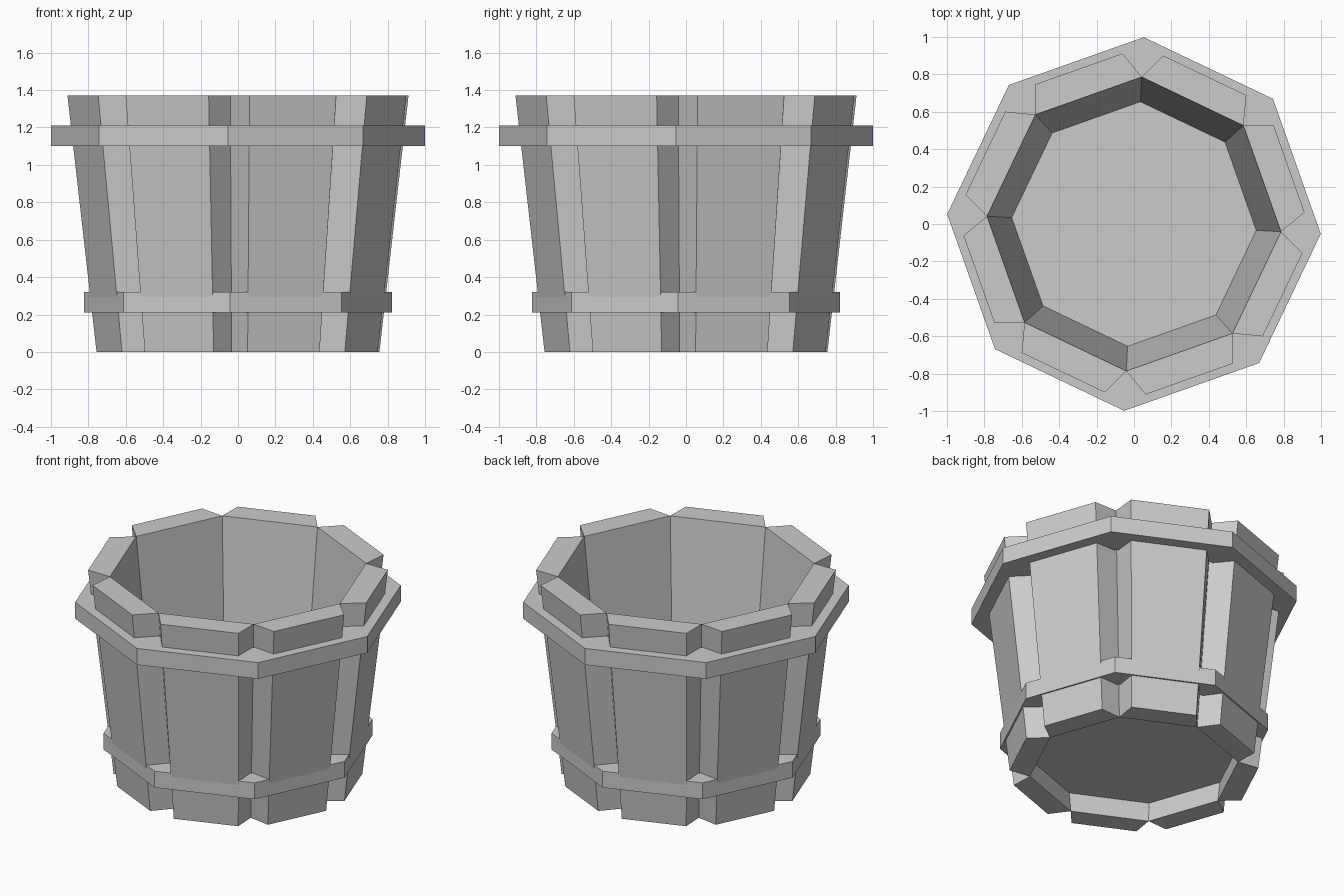
import bpy
from math import sin, cos, pi, radians

if "Cube" in bpy.data.objects:
    bpy.data.objects.remove(bpy.data.objects["Cube"])

SIDES = 8
TURN = radians(-3)          # slight twist of the whole octagon
STEP = 2 * pi / SIDES
HEIGHT = 1.37


def make(name, verts, faces):
    mesh = bpy.data.meshes.new(name)
    mesh.from_pydata(verts, [], faces)
    mesh.update()
    obj = bpy.data.objects.new(name, mesh)
    bpy.context.collection.objects.link(obj)
    return obj


def octagon(r, z):
    return [(r * cos(TURN + i * STEP), r * sin(TURN + i * STEP), z) for i in range(SIDES)]


def stave(index):
    # Wedge plank: wide inside edge, narrower outside edge, tapering to the base
    a = TURN + (index + 0.5) * STEP
    verts = []
    for z, r_in, d_out, w_out in ((0, 0.64, 0.73, 0.204), (HEIGHT, 0.787, 0.88, 0.246)):
        d_in, w_in = r_in * cos(STEP / 2), r_in * sin(STEP / 2)
        for d, w in ((d_in, -w_in), (d_out, -w_out), (d_out, w_out), (d_in, w_in)):
            verts.append((d * cos(a) - w * sin(a), d * sin(a) + w * cos(a), z))
    faces = [(3, 2, 1, 0), (4, 5, 6, 7)]
    faces += [(i, (i + 1) % 4, (i + 1) % 4 + 4, i + 4) for i in range(4)]
    make(f"stave_{index + 1}", verts, faces)


def hoop(name, r_in, r_out, z0, z1):
    # Square-section octagonal ring
    n = SIDES
    verts = octagon(r_in, z0) + octagon(r_out, z0) + octagon(r_out, z1) + octagon(r_in, z1)
    faces = []
    for k in range(4):
        a, b = k * n, (k + 1) % 4 * n
        for i in range(n):
            j = (i + 1) % n
            faces.append((a + i, b + i, b + j, a + j)[::-1])
    make(name, verts, faces)


# Staves around the tub
for i in range(SIDES):
    stave(i)

# Two hoops around the staves
hoop("lower_hoop", 0.68, 0.825, 0.21, 0.32)
hoop("upper_hoop", 0.78, 1.0, 1.10, 1.21)

# Raised floor, recessed above the stave ends
make("tub_floor", octagon(0.655, 0.135), [tuple(range(SIDES))])
